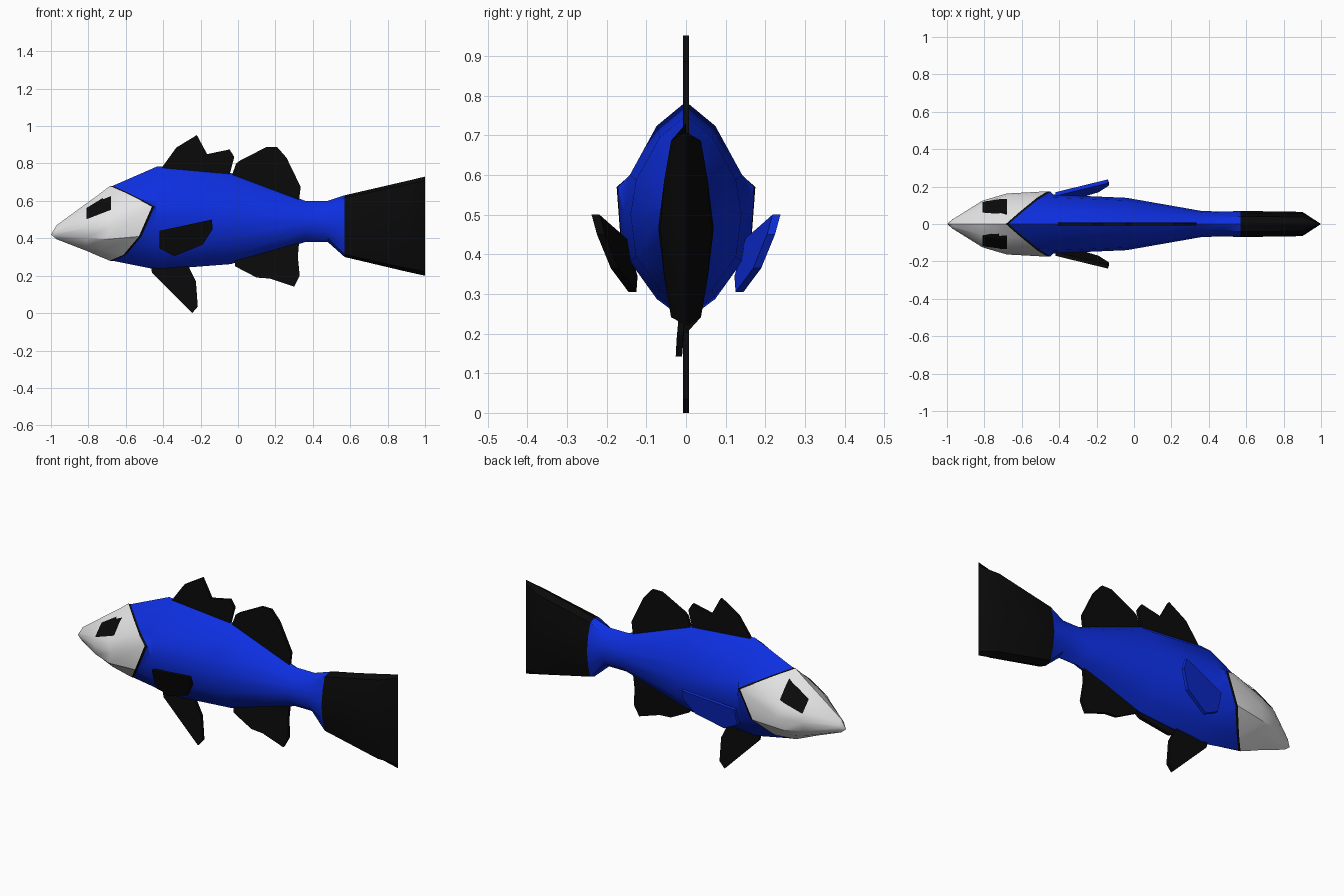
import bpy, bmesh
from mathutils import Vector
from mathutils.bvhtree import BVHTree

if "Cube" in bpy.data.objects:
    bpy.data.objects.remove(bpy.data.objects["Cube"])


def material(name, rgb):
    m = bpy.data.materials.new(name)
    m.diffuse_color = (*rgb, 1)
    m.use_nodes = True
    m.node_tree.nodes["Principled BSDF"].inputs["Base Color"].default_value = m.diffuse_color
    return m


BLUE = material("royal blue", (0.004, 0.028, 0.75))
WHITE = material("head white", (0.78, 0.78, 0.78))
BLACK = material("black", (0.003, 0.003, 0.003))

# Half cross-sections from back to belly: (width fraction, height fraction)
OVAL = [(0, 1), (.47, .89), (.9, .667), (1, .486), (.9, .27), (.47, .1), (0, 0)]
BLADE = [(0, 1), (.58, .96), (.85, .75), (1, .5), (.85, .25), (.58, .04), (0, 0)]
SWEEP = [0, .33, .67, 1, .67, .33, 0]


def ring(x, top, bottom, width, shape=OVAL, sweep=0):
    return [Vector((x + sweep * s, width * w, bottom + (top - bottom) * h))
            for (w, h), s in zip(shape, SWEEP)]


def finish(name, bm, mat, smooth=None):
    bmesh.ops.remove_doubles(bm, verts=bm.verts[:], dist=1e-5)
    bmesh.ops.recalc_face_normals(bm, faces=bm.faces[:])
    me = bpy.data.meshes.new(name)
    bm.to_mesh(me)
    bm.free()
    me.materials.append(mat)
    ob = bpy.data.objects.new(name, me)
    bpy.context.collection.objects.link(ob)
    if smooth:
        bpy.ops.object.select_all(action='DESELECT')
        ob.select_set(True)
        bpy.context.view_layer.objects.active = ob
        bpy.ops.object.shade_smooth_by_angle(angle=smooth)
    return ob


def loft(name, halves, mat):
    """Mirror each half section into a full ring and skin the rings."""
    bm = bmesh.new()
    rows = []
    for half in halves:
        full = half + [Vector((p.x, -p.y, p.z)) for p in half[-2:0:-1]]
        rows.append([bm.verts.new(p) for p in full])
    for a, b in zip(rows, rows[1:]):
        n = len(a)
        for i in range(n):
            j = (i + 1) % n
            bm.faces.new((a[i], a[j], b[j], b[i]))
    return finish(name, bm, mat, 0.65)


def fin(name, outline, mat, thickness=.016, place=lambda x, z: 0):
    """Extrude an x-z outline; place() gives the y of its middle plane."""
    bm = bmesh.new()
    sides = [[bm.verts.new((x, place(x, z) + s * thickness / 2, z)) for x, z in outline]
             for s in (-1, 1)]
    bm.faces.new(sides[0])
    bm.faces.new(sides[1][::-1])
    n = len(outline)
    for i in range(n):
        j = (i + 1) % n
        bm.faces.new((sides[0][i], sides[0][j], sides[1][j], sides[1][i]))
    bmesh.ops.triangulate(bm, faces=[f for f in bm.faces if len(f.verts) > 4])
    return finish(name, bm, mat)


# Swept gill edge shared by the head, the dark seam and the body
gill = [Vector(p) for p in [(-.685, 0, .68), (-.605, .07, .645), (-.525, .135, .605),
                            (-.46, .175, .57), (-.53, .163, .41), (-.612, .075, .312),
                            (-.685, 0, .28)]]
seam = [Vector((p.x + .014, p.y * .985, p.z)) for p in gill]

# Head
head = loft("head", [[Vector((-1, 0, .42))] * 7,
                     ring(-.97, .47, .395, .025),
                     ring(-.81, .587, .333, .125),
                     ring(-.75, .63, .307, .163, sweep=.07),
                     gill], WHITE)
loft("gill_seam", [gill, seam], BLACK)

# Body
loft("body", [seam,
              ring(-.43, .785, .232, .157),
              ring(-.04, .75, .262, .14),
              ring(.36, .60, .38, .07),
              ring(.48, .60, .38, .066),
              ring(.57, .63, .30, .07, BLADE)], BLUE)

# Tail fin, pinched to a vertical edge at the end
loft("tail_fin", [ring(.57, .63, .30, .07, BLADE),
                  ring(.90, .706, .222, .065, BLADE),
                  ring(1.0, .73, .20, 0, BLADE)], BLACK)

# Eyes: patches laid on the head surface
hm = head.data
tree = BVHTree.FromPolygons([v.co for v in hm.vertices], [tuple(p.vertices) for p in hm.polygons])
N = 8
for side, label in ((-1, "near"), (1, "far")):
    bm = bmesh.new()
    grid = []
    for i in range(N + 1):
        u = i / N
        low, high = .50 + .05 * u, .56 + .08 * u
        row = []
        for k in range(N + 1):
            z = low + (high - low) * k / N
            hit = tree.ray_cast(Vector((-.81 + .13 * u, side, z)), Vector((0, -side, 0)))[0]
            row.append(bm.verts.new(hit + Vector((0, side * .004, .002))))
        grid.append(row)
    for i in range(N):
        for k in range(N):
            quad = (grid[i][k], grid[i + 1][k], grid[i + 1][k + 1], grid[i][k + 1])
            bm.faces.new(quad if side < 0 else quad[::-1])
    for f in bm.faces:
        f.normal_update()
    ob = finish("eye_" + label, bm, BLACK)
    # keep the patch facing outwards
    if ob.data.polygons[0].normal.y * side < 0:
        ob.data.flip_normals()

# Fins along the back and belly
fin("front_back_fin", [(-.42, .76), (-.33, .885), (-.22, .952), (-.165, .85), (-.045, .875),
                       (-.02, .835), (-.045, .74), (-.2, .72)], BLACK)
fin("rear_back_fin", [(-.035, .73), (-.01, .80), (.01, .815), (.15, .887), (.21, .887),
                      (.26, .83), (.335, .675), (.325, .59), (.15, .64)], BLACK)
fin("belly_fin", [(-.465, .25), (-.46, .215), (-.245, 0), (-.215, .035), (-.225, .17),
                  (-.27, .26)], BLACK)
fin("rear_belly_fin", [(-.02, .29), (-.015, .25), (.1, .19), (.17, .185), (.3, .142),
                       (.33, .2), (.32, .30), (.328, .40), (.15, .36)], BLACK,
    place=lambda x, z: -.018 * min(1, max(0, (.36 - z) / .2)))

# Side fins, flaring outwards to the rear and top
side_outline = [(-.42, .44), (-.14, .50), (-.135, .45), (-.19, .365), (-.34, .305), (-.42, .345)]
for side, label, mat in ((-1, "near", BLACK), (1, "far", BLUE)):
    fin("side_fin_" + label, side_outline, mat, .02,
        lambda x, z, s=side: s * (.16 + .181 * (x + .42) + .2925 * (z - .44)))
